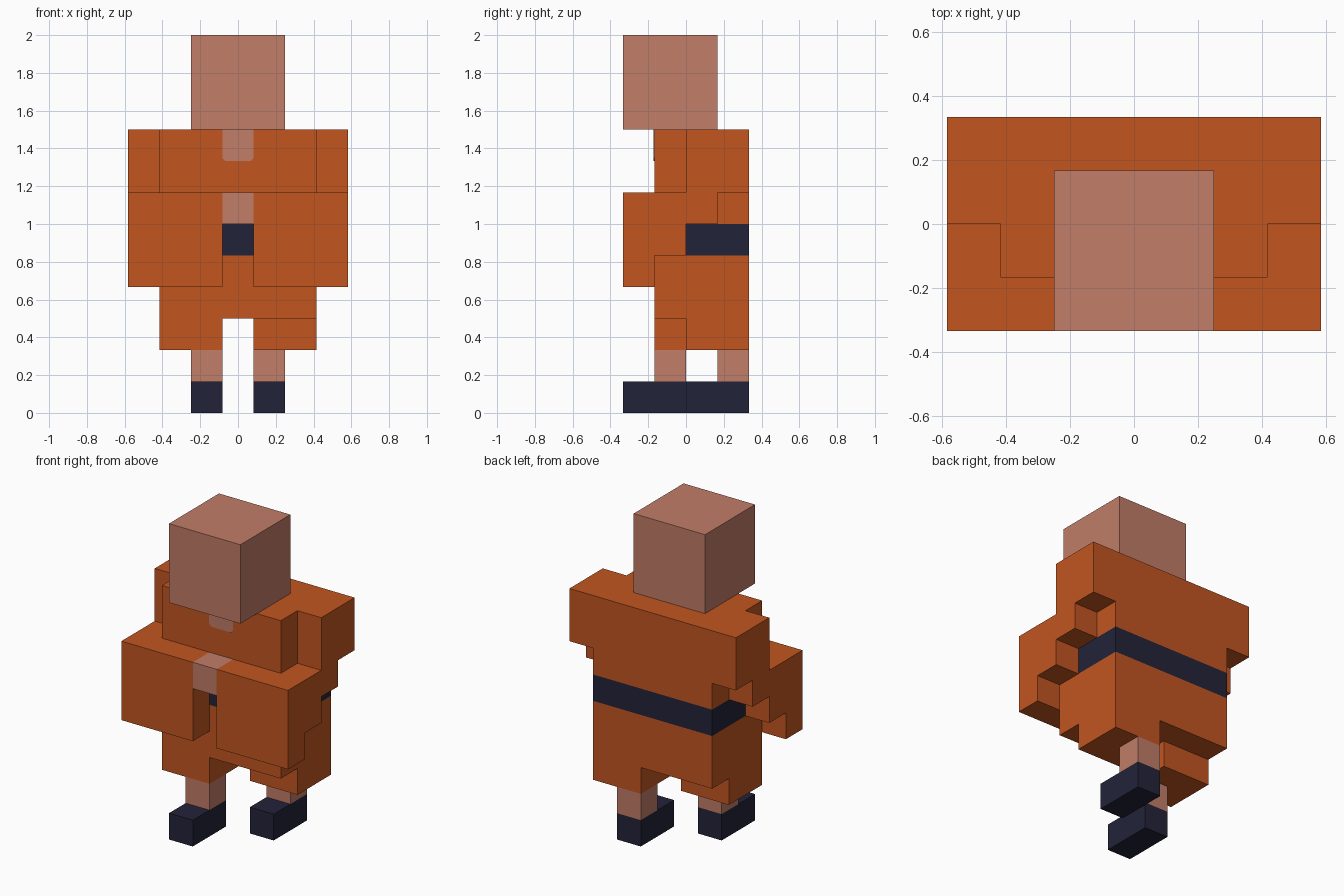
import bpy
import bmesh
from mathutils import Vector

if "Cube" in bpy.data.objects:
    bpy.data.objects.remove(bpy.data.objects["Cube"], do_unlink=True)

U = 1 / 6  # one block; all dimensions below are in blocks


def material(name, rgb):
    m = bpy.data.materials.new(name)
    m.use_nodes = True
    m.diffuse_color = (*rgb, 1)
    m.node_tree.nodes["Principled BSDF"].inputs["Base Color"].default_value = (*rgb, 1)
    return m


ORANGE = material("orange cloth", (0.54, 0.092, 0.0144))
SKIN = material("skin", (0.533, 0.205, 0.138))
NAVY = material("dark navy", (0.0165, 0.0165, 0.042))


def prism(name, points, extrude, mat):
    """Extrude a flat outline along a vector into a closed solid."""
    bm = bmesh.new()
    face = bm.faces.new([bm.verts.new(Vector(p) * U) for p in points])
    new = bmesh.ops.extrude_face_region(bm, geom=[face], use_keep_orig=True)["geom"]
    verts = [g for g in new if isinstance(g, bmesh.types.BMVert)]
    bmesh.ops.translate(bm, verts=verts, vec=Vector(extrude) * U)
    bmesh.ops.recalc_face_normals(bm, faces=bm.faces[:])
    mesh = bpy.data.meshes.new(name)
    bm.to_mesh(mesh)
    bm.free()
    mesh.materials.append(mat)
    obj = bpy.data.objects.new(name, mesh)
    bpy.context.collection.objects.link(obj)
    return obj


def box(name, x, y, z, mat):
    """Box from (min, max) ranges."""
    (x0, x1), (y0, y1), (z0, z1) = sorted(x), y, z
    base = [(x0, y0, z0), (x1, y0, z0), (x1, y1, z0), (x0, y1, z0)]
    return prism(name, base, (0, 0, z1 - z0), mat)


# Head and body
box("head", (-1.5, 1.5), (-2, 1), (9, 12), SKIN)
box("torso", (-2.5, 2.5), (-1, 2), (6, 9), ORANGE)
box("belt", (-2.5, 2.5), (-1, 2), (5, 6), NAVY)
box("robe_skirt", (-2.5, 2.5), (-1, 2), (3, 5), ORANGE)
box("clasped_hands", (-0.5, 0.5), (-2, -1), (6, 7), SKIN)

# Open collar: thin plate with clipped lower corners
collar = [(-0.5, 9), (-0.5, 8.1), (-0.4, 8), (0.4, 8), (0.5, 8.1), (0.5, 9)]
prism("collar_opening", [(x, -1, z) for x, z in collar], (0, -0.025, 0), SKIN)

# Stepped sleeve outline seen from the side (y, z)
sleeve = [(2, 9), (0, 9), (0, 7), (-2, 7), (-2, 4), (-1, 4),
          (-1, 5), (0, 5), (0, 6), (1, 6), (1, 7), (2, 7)]

# Sleeves and striding legs; shift moves the right leg forward
for side, s, shift in (("left", 1, 0), ("right", -1, -1)):
    prism(f"{side}_sleeve", [(s * 2.5, y, z) for y, z in sleeve], (s, 0, 0), ORANGE)
    box(f"{side}_cuff", (s * 0.5, s * 2.5), (-2, -1), (4, 7), ORANGE)
    box(f"{side}_robe_hem", (s * 0.5, s * 2.5), (shift, 2 + shift), (2, 3), ORANGE)
    back = 2 + 2 * shift
    box(f"{side}_leg", (s * 0.5, s * 1.5), (back - 1, back), (1, 2), SKIN)
    box(f"{side}_shoe", (s * 0.5, s * 1.5), (back - 2, back), (0, 1), NAVY)
